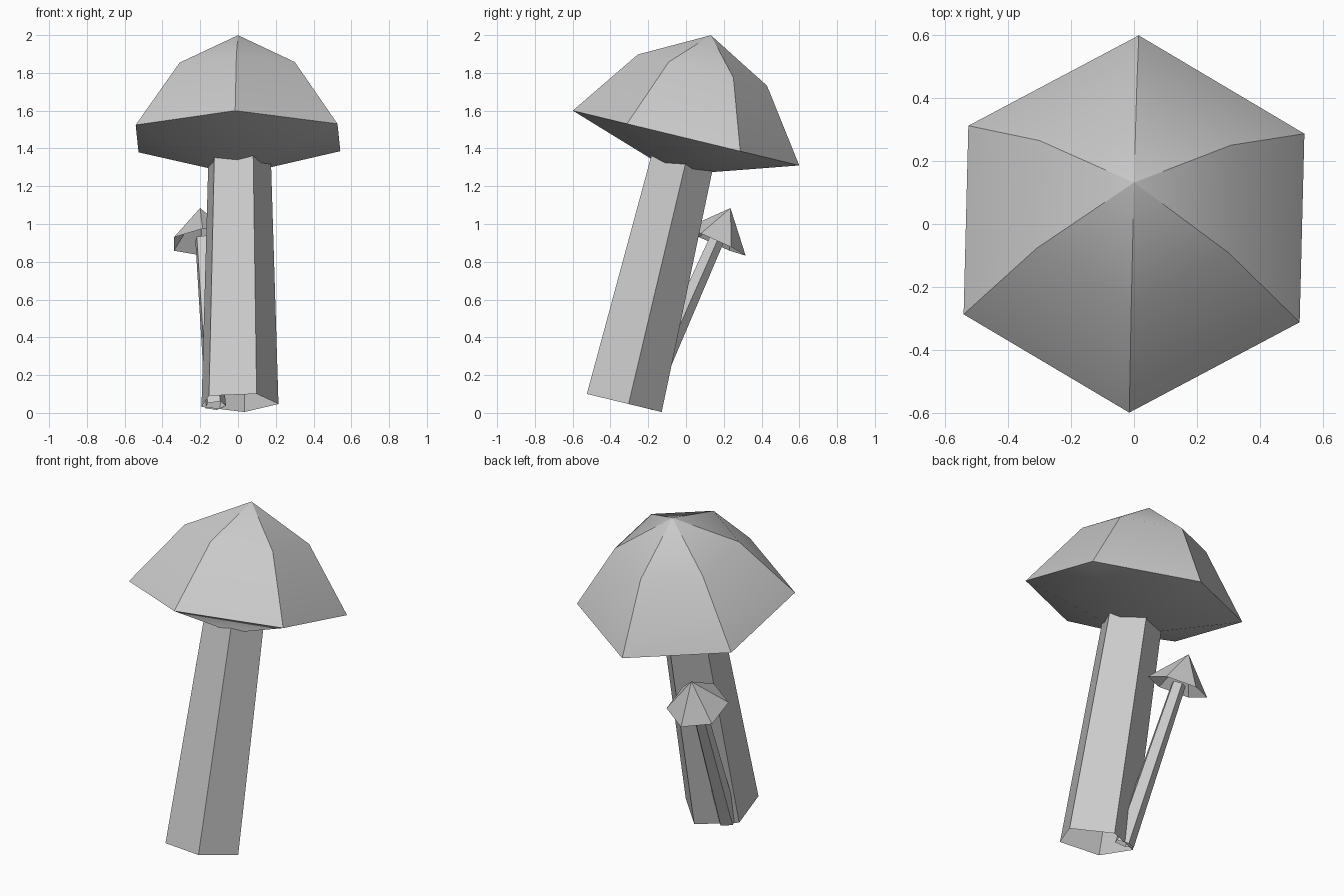
import bpy
import bmesh
from math import cos, sin, radians
from mathutils import Vector

cube = bpy.data.objects.get("Cube")
if cube:
    bpy.data.objects.remove(cube, do_unlink=True)

# One plain grey for every part
grey = bpy.data.materials.new("plain_grey")
grey.use_nodes = True
colour = (0.6, 0.6, 0.6, 1)
grey.diffuse_color = colour
grey.node_tree.nodes["Principled BSDF"].inputs["Base Color"].default_value = colour


def turned_part(name, sides, profile, base, axis, start):
    """Low-poly turned shape: profile is (radius, height) along a leaning axis."""
    up = Vector(axis).normalized()
    side = (Vector((1, 0, 0)) - up * up.x).normalized()
    back = up.cross(side)
    bm = bmesh.new()
    rings = []
    for radius, height in profile:
        centre = Vector(base) + up * height
        if radius == 0:
            rings.append([bm.verts.new(centre)] * sides)
            continue
        angles = [radians(start + 360 * i / sides) for i in range(sides)]
        rings.append([bm.verts.new(centre + (side * cos(a) + back * sin(a)) * radius)
                      for a in angles])
    for low, high in zip(rings, rings[1:]):
        for i in range(sides):
            j = (i + 1) % sides
            corners = dict.fromkeys((low[i], low[j], high[j], high[i]))
            bm.faces.new(list(corners))
    mesh = bpy.data.meshes.new(name)
    bm.to_mesh(mesh)
    bm.free()
    mesh.materials.append(grey)
    obj = bpy.data.objects.new(name, mesh)
    bpy.context.collection.objects.link(obj)
    bpy.ops.object.select_all(action='DESELECT')
    obj.select_set(True)
    bpy.context.view_layer.objects.active = obj
    bpy.ops.object.shade_smooth_by_angle(angle=radians(28.5))
    return obj


# Large mushroom: open tapered stem and a closed cap with a shallow underside
large_lean = (0, 0.235, 0.972)
turned_part("large_stem", 5, [(0.217, 0), (0.175, 1.38)],
            (0, -0.337, 0.055), large_lean, 9)
turned_part("large_cap", 6, [(0, -0.2), (0.617, 0), (0.352, 0.37), (0, 0.56)],
            (0, 0, 1.455), large_lean, 88.6)

# Small mushroom behind it: thin open stem under a hollow cone cap
small_lean = (-0.07, 0.407, 0.914)
small_centre = (-0.187, 0.155, 0.904)
turned_part("small_stem", 5, [(0.058, -0.95), (0.042, 0.02)],
            small_centre, small_lean, 9)
turned_part("small_cap", 6, [(0.176, 0), (0, 0.198)],
            small_centre, small_lean, 90)
